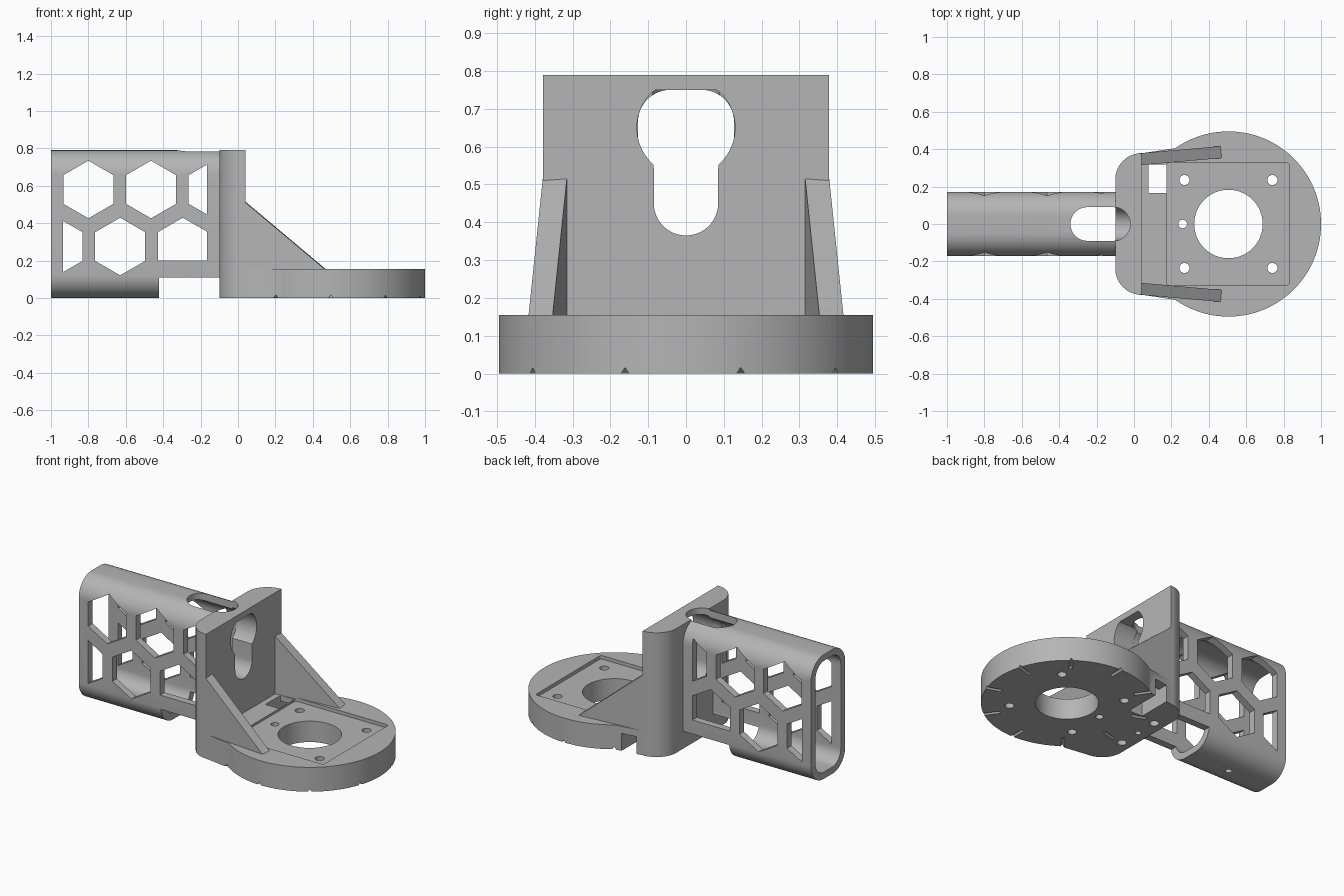
import bpy, bmesh
from math import sin, cos, pi, radians
from mathutils import Matrix, Vector

if "Cube" in bpy.data.objects:
    bpy.data.objects.remove(bpy.data.objects["Cube"], do_unlink=True)

grey = bpy.data.materials.new("plain_grey")
grey.use_nodes = True
colour = (0.46, 0.46, 0.46, 1)
grey.diffuse_color = colour
grey.node_tree.nodes["Principled BSDF"].inputs["Base Color"].default_value = colour


def arc(cx, cy, r, a0, a1, n):
    """Points on an arc, angles in degrees."""
    return [(cx + r * cos(radians(a0 + (a1 - a0) * i / n)),
             cy + r * sin(radians(a0 + (a1 - a0) * i / n))) for i in range(n + 1)]


def circle(cx, cy, r, n=32):
    return arc(cx, cy, r, 0, 360, n)[:-1]


def rect(x0, x1, y0, y1):
    return [(x0, y0), (x1, y0), (x1, y1), (x0, y1)]


def round_rect(x0, x1, y0, y1, r, n=12):
    return (arc(x1 - r, y1 - r, r, 0, 90, n) + arc(x0 + r, y1 - r, r, 90, 180, n)
            + arc(x0 + r, y0 + r, r, 180, 270, n) + arc(x1 - r, y0 + r, r, 270, 360, n))


def prism(name, pts, axis, a, b, matrix=Matrix()):
    """Extrude a closed profile along an axis from a to b."""
    place = {"x": lambda p, t: (t, p[0], p[1]),
             "y": lambda p, t: (p[0], t, p[1]),
             "z": lambda p, t: (p[0], p[1], t)}[axis]
    bm = bmesh.new()
    low = [bm.verts.new(place(p, a)) for p in pts]
    high = [bm.verts.new(place(p, b)) for p in pts]
    bm.faces.new(low)
    bm.faces.new(high)
    for i in range(len(pts)):
        j = (i + 1) % len(pts)
        bm.faces.new((low[i], low[j], high[j], high[i]))
    bm.transform(matrix)
    bmesh.ops.recalc_face_normals(bm, faces=bm.faces)
    mesh = bpy.data.meshes.new(name)
    bm.to_mesh(mesh)
    bm.free()
    mesh.materials.append(grey)
    ob = bpy.data.objects.new(name, mesh)
    bpy.context.collection.objects.link(ob)
    return ob


def cut(target, pts, axis, a, b, matrix=Matrix()):
    """Subtract an extruded profile from a part."""
    cutter = prism("cutter", pts, axis, a, b, matrix)
    cutter.hide_render = True
    bpy.context.view_layer.objects.active = target
    mod = target.modifiers.new("cut", "BOOLEAN")
    mod.operation = "DIFFERENCE"
    mod.solver = "EXACT"
    mod.object = cutter
    bpy.ops.object.modifier_apply(modifier=mod.name)
    bpy.data.objects.remove(cutter, do_unlink=True)


def clip(pts, x_min, x_max, z_min):
    """Clip a convex profile to a window."""
    for k, limit, sign in ((0, x_min, 1), (0, x_max, -1), (1, z_min, 1)):
        out = []
        for i, q in enumerate(pts):
            p = pts[i - 1]
            dp, dq = sign * (p[k] - limit), sign * (q[k] - limit)
            if dp * dq < 0:
                out.append(tuple(Vector(p).lerp(Vector(q), dp / (dp - dq))))
            if dq >= 0:
                out.append(q)
        pts = out
    return pts


# Hollow sleeve with honeycomb side windows
sleeve = prism("sleeve", round_rect(-0.172, 0.172, 0, 0.79, 0.125), "x", -1, -0.1)
cut(sleeve, round_rect(-0.127, 0.127, 0.043, 0.75, 0.085), "x", -1.1, 0)
for row, z in enumerate((0.58, 0.275)):
    for i in range(3):
        x = -0.8 + 0.335 * i - 0.167 * row
        if row:
            x += 0.002
        hexagon = [(x + 0.154 * sin(k * pi / 3), z + 0.154 * cos(k * pi / 3))
                   for k in range(6)]
        floor = 0.2 if x > -0.4 else 0
        cut(sleeve, clip(hexagon, -0.935, -0.165, floor), "y", -0.3, 0.3)
cut(sleeve, rect(-0.423, 0, -0.1, 0.11), "y", -0.3, 0.3)
cut(sleeve, circle(-0.71, 0, 0.02), "z", -0.1, 0.1)

# Upright plate with rounded back corners
upright = prism("upright_plate",
                [(0.04, -0.378), (0.04, 0.378)]
                + arc(0.04, 0.238, 0.14, 90, 180, 16)
                + arc(0.04, -0.238, 0.14, 180, 270, 16),
                "z", 0, 0.79)
keyhole = [(y, min(z, 0.75)) for y, z in arc(0, 0.65, 0.13, -49, 229, 36)]
keyhole += arc(0, 0.45, 0.085, 180, 360, 20)
cut(upright, keyhole, "x", -0.2, 0.1)
for y, r in ((-0.145, 0.028), (0, 0.018), (0.145, 0.028)):
    cut(upright, circle(-0.03, y, r), "z", -0.1, 0.1)

# Slot through the top of the sleeve and upright
slot = arc(-0.11, 0, 0.09, -90, 90, 20) + arc(-0.25, 0, 0.09, 90, 270, 20)
for part in (sleeve, upright):
    cut(part, slot, "z", 0.6, 0.9)

# Round base joined to the upright by straight flanks
CX, R, TOP = 0.505, 0.495, 0.155
base = prism("round_base", [(0.04, -0.378)] + arc(CX, 0, R, -125, 125, 96) + [(0.04, 0.378)],
             "z", 0, TOP)
cut(base, round_rect(0.175, 0.83, -0.328, 0.328, 0.015, 4), "z", TOP - 0.022, 0.3)
cut(base, rect(0.03, 0.18, -0.328, 0.328), "z", TOP - 0.008, 0.3)
cut(base, circle(CX, 0, 0.183, 64), "z", -0.1, 0.3)
for x in (0.27, 0.74):
    for y in (-0.235, 0.235):
        cut(base, circle(x, y, 0.027, 24), "z", -0.1, 0.3)
cut(base, circle(0.26, 0, 0.023, 24), "z", -0.1, 0.3)

# Cable channel open to one side, with a square hole above
cut(base, rect(0.078, 0.174, 0.165, 0.6), "z", -0.1, 0.11)
cut(base, rect(0.078, 0.174, 0.165, 0.318), "z", -0.1, 0.3)

# Radial grooves under the rim
for i in range(10):
    turn = Matrix.Translation((CX, 0, 0)) @ Matrix.Rotation(radians(36 * i + 17), 4, "Z")
    cut(base, [(-0.013, -0.002), (0.013, -0.002), (0, 0.016)], "x", 0.4, 0.52, turn)

# Splayed triangular gussets
for side, word in ((1, "left"), (-1, "right")):
    splay = (Matrix.Translation((0.04, 0.315 * side, 0))
             @ Matrix.Rotation(radians(5 * side), 4, "Z"))
    prism(word + "_gusset",
          [(-0.02, 0.14), (0.45, 0.14), (0.43, 0.155), (0, 0.515), (-0.02, 0.515)],
          "y", 0, 0.064 * side, splay)

# Smooth shading on curves, crisp edges elsewhere
bpy.ops.object.select_all(action="DESELECT")
for ob in bpy.context.collection.objects:
    if ob.type == "MESH" and grey.name in ob.data.materials:
        ob.select_set(True)
        bpy.context.view_layer.objects.active = ob
bpy.ops.object.shade_smooth_by_angle(angle=radians(30))
